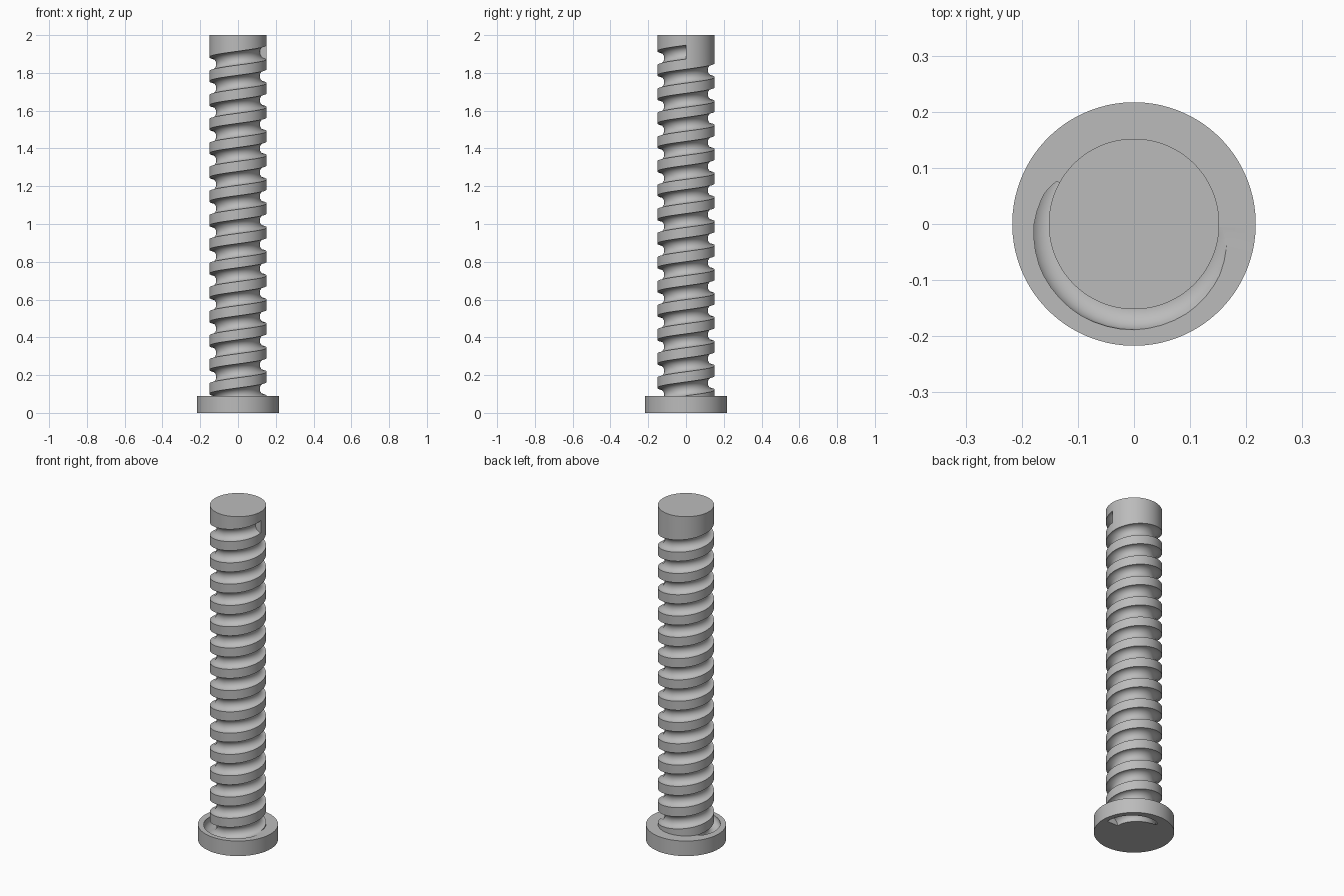
import bpy, bmesh
from math import cos, sin, pi

SHAFT_R, FLANGE_R, FLANGE_H, HEIGHT = 0.152, 0.217, 0.09, 2.0
GROOVE_R, GROOVE_TOP, TURNS = 0.037, 1.91, 15
SEGMENTS, STEPS, SIDES = 96, 48, 20

cube = bpy.data.objects.get("Cube")
if cube:
    bpy.data.objects.remove(cube, do_unlink=True)


def make_object(name, bm):
    bmesh.ops.recalc_face_normals(bm, faces=bm.faces)
    mesh = bpy.data.meshes.new(name)
    bm.to_mesh(mesh)
    bm.free()
    obj = bpy.data.objects.new(name, mesh)
    bpy.context.collection.objects.link(obj)
    return obj


def skin(bm, rings):
    """Join equal rings of points into a closed, capped solid."""
    loops = [[bm.verts.new(p) for p in ring] for ring in rings]
    n = len(loops[0])
    for a, b in zip(loops, loops[1:]):
        for i in range(n):
            j = (i + 1) % n
            bm.faces.new((a[i], a[j], b[j], b[i]))
    bm.faces.new(loops[0])
    bm.faces.new(loops[-1])


def circle(radius, z):
    angles = [2 * pi * (i + 0.5) / SEGMENTS for i in range(SEGMENTS)]
    return [(radius * cos(a), radius * sin(a), z) for a in angles]


def groove_section(step):
    """Round section of the groove, standing in the radial plane."""
    turn = step / STEPS
    a = 2 * pi * turn
    z = GROOVE_TOP * turn / TURNS
    ring = []
    for i in range(SIDES):
        t = 2 * pi * (i + 0.5) / SIDES
        r = SHAFT_R + GROOVE_R * cos(t)
        ring.append((r * cos(a), r * sin(a), z + GROOVE_R * sin(t)))
    return ring


# Shaft with its foot flange, as one turned solid
bm = bmesh.new()
profile = [(FLANGE_R, 0), (FLANGE_R, FLANGE_H), (SHAFT_R, FLANGE_H), (SHAFT_R, HEIGHT)]
skin(bm, [circle(r, z) for r, z in profile])
screw = make_object("screw_shaft", bm)

# Helical ball groove, cut from the solid
bm = bmesh.new()
skin(bm, [groove_section(s) for s in range(TURNS * STEPS + 1)])
cutter = make_object("groove_cutter", bm)
cutter.hide_render = True

cut = screw.modifiers.new("groove", "BOOLEAN")
cut.operation = "DIFFERENCE"
cut.solver = "EXACT"
cut.object = cutter
bpy.context.view_layer.objects.active = screw
screw.select_set(True)
bpy.ops.object.modifier_apply(modifier=cut.name)
bpy.data.objects.remove(cutter, do_unlink=True)

# Plain grey metal
steel = bpy.data.materials.new("steel_grey")
steel.use_nodes = True
colour = (0.5, 0.5, 0.5, 1)
steel.diffuse_color = colour
steel.node_tree.nodes["Principled BSDF"].inputs["Base Color"].default_value = colour
screw.data.materials.clear()
screw.data.materials.append(steel)

bpy.ops.object.shade_smooth_by_angle(angle=pi / 6)
